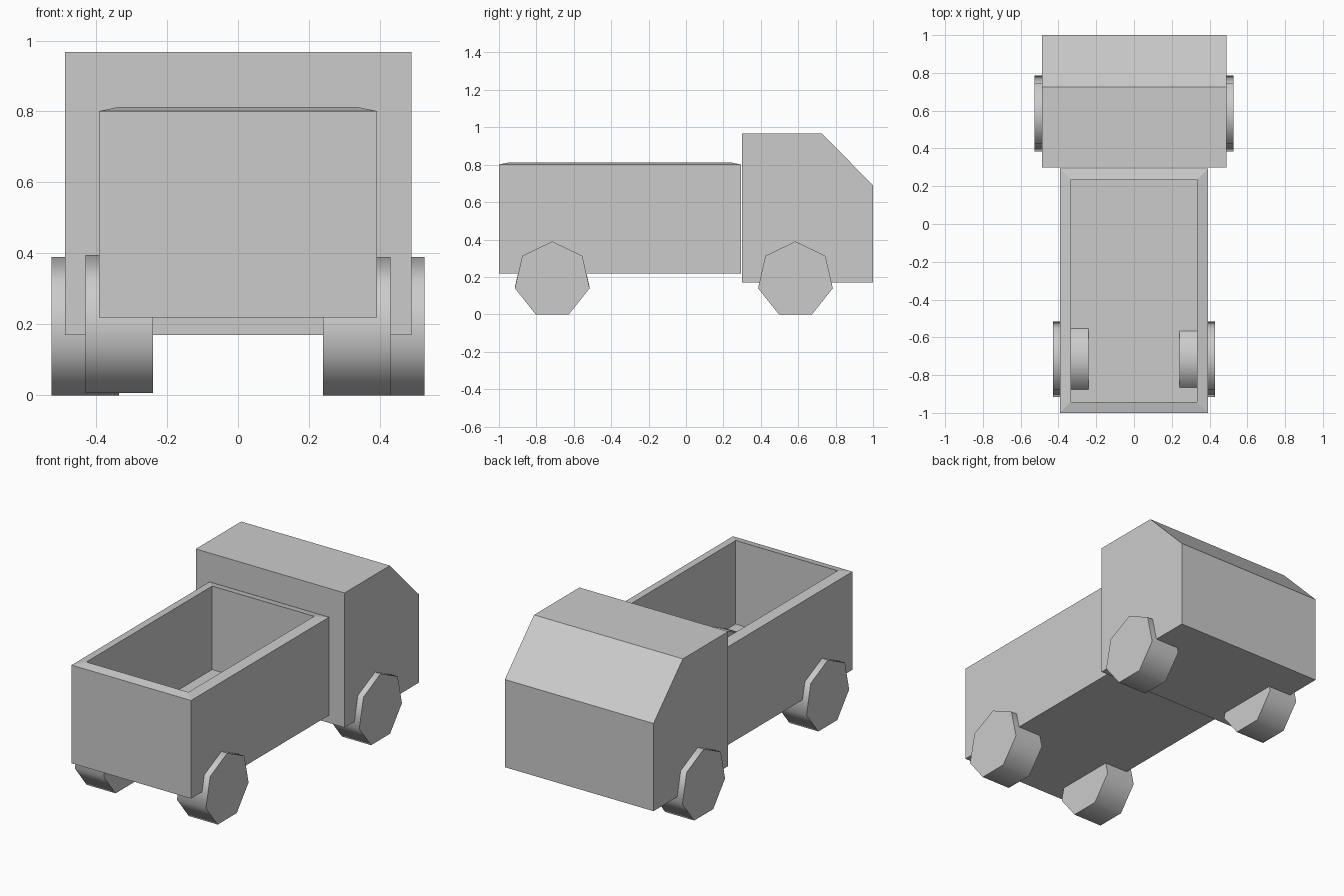
import bpy, bmesh
from math import sin, cos, tau, radians

if "Cube" in bpy.data.objects:
    bpy.data.objects.remove(bpy.data.objects["Cube"])


def finish(name, bm):
    bmesh.ops.recalc_face_normals(bm, faces=bm.faces)
    mesh = bpy.data.meshes.new(name)
    bm.to_mesh(mesh)
    bm.free()
    obj = bpy.data.objects.new(name, mesh)
    bpy.context.collection.objects.link(obj)
    return obj


def extrude_x(name, profile, x0, x1):
    """Solid from a (y, z) profile, swept from x0 to x1."""
    bm = bmesh.new()
    face = bm.faces.new([bm.verts.new((x0, y, z)) for y, z in profile])
    new = bmesh.ops.extrude_face_region(bm, geom=[face], use_keep_orig=True)["geom"]
    verts = [g for g in new if isinstance(g, bmesh.types.BMVert)]
    bmesh.ops.translate(bm, verts=verts, vec=(x1 - x0, 0, 0))
    return finish(name, bm)


# Cab with sloped windscreen
extrude_x("cab", [(0.30, 0.17), (1.0, 0.17), (1.0, 0.69), (0.725, 0.968), (0.30, 0.968)],
          -0.487, 0.489)

# Open cargo bed: box, inset raised rim, hollow pushed down to the floor
bm = bmesh.new()
bmesh.ops.create_cube(bm, size=1)
bmesh.ops.scale(bm, verts=bm.verts, vec=(0.784, 1.293, 0.582))
bmesh.ops.translate(bm, verts=bm.verts, vec=(0, -0.3535, 0.51))
top = max(bm.faces, key=lambda f: f.calc_center_median().z)
bmesh.ops.inset_region(bm, faces=[top], thickness=0.081)
bmesh.ops.translate(bm, verts=top.verts, vec=(0, 0, 0.012))
hollow = bmesh.ops.extrude_discrete_faces(bm, faces=[top])["faces"][0]
bmesh.ops.translate(bm, verts=hollow.verts, vec=(0, 0, 0.318 - 0.813))
finish("cargo_bed", bm)

# Seven-sided wheels, smooth around the tread
R = 0.205
for axle, y, inner, outer in (("front", 0.585, 0.335, 0.526), ("rear", -0.715, 0.24, 0.43)):
    for side, s in (("left", -1), ("right", 1)):
        lift = 0.006 if (axle, side) == ("rear", "left") else 0.0
        ring = [(y + R * sin(tau * i / 7), 0.185 + lift + R * cos(tau * i / 7)) for i in range(7)]
        wheel = extrude_x(f"{axle}_{side}_wheel", ring, s * inner, s * outer)
        bpy.ops.object.select_all(action='DESELECT')
        wheel.select_set(True)
        bpy.context.view_layer.objects.active = wheel
        bpy.ops.object.shade_smooth_by_angle(angle=radians(60))
